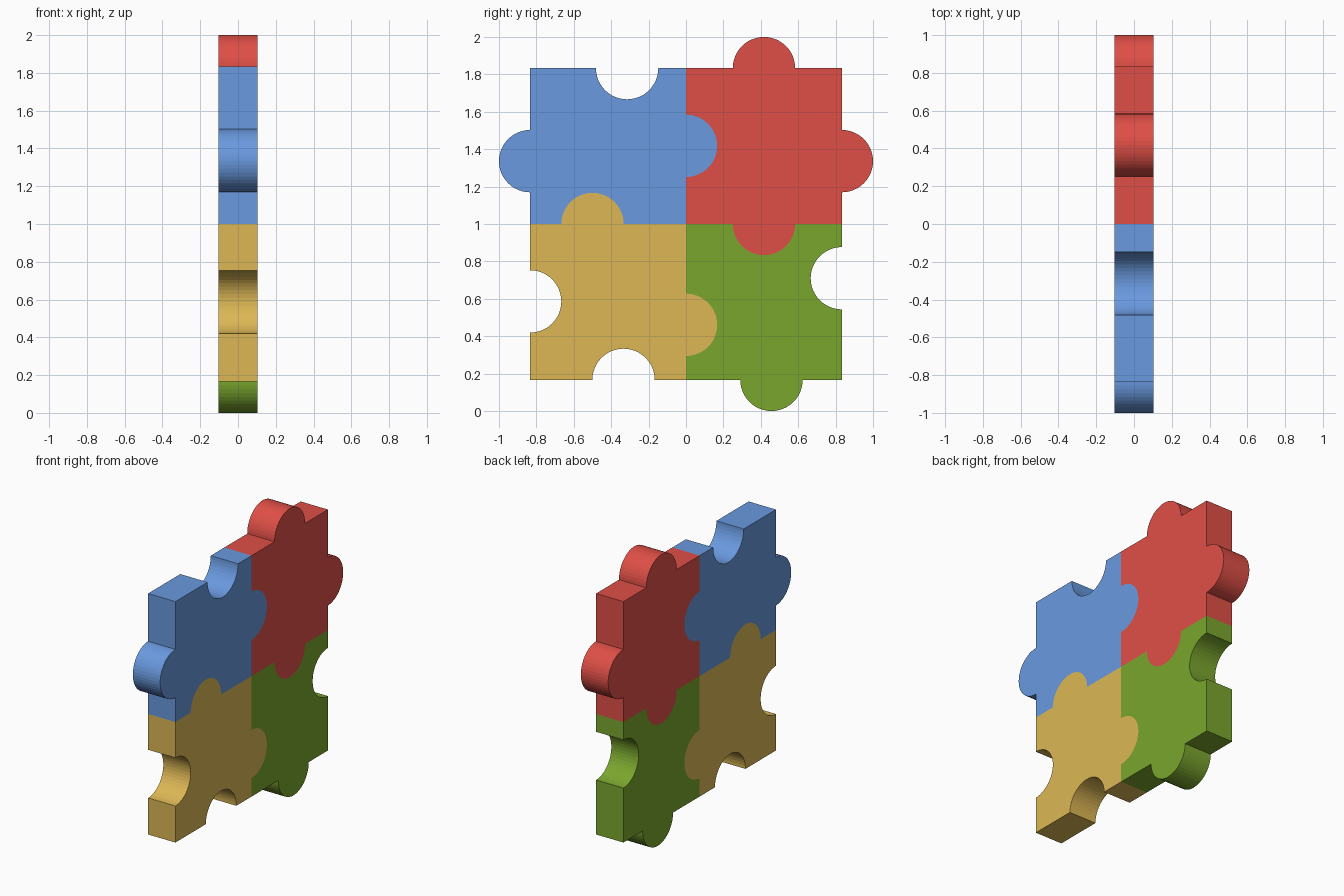
import bpy, bmesh, math
from mathutils import Vector

if "Cube" in bpy.data.objects:
    bpy.data.objects.remove(bpy.data.objects["Cube"])

H = 0.8333      # side of one square piece
R = 0.1667      # radius of tabs and notches
T = 0.1045      # half thickness
SEG = 24        # segments per half circle


def outline(y0, z0, edges):
    """Square outline (counter-clockwise from lower left); each edge carries a
    half-round tab (+1) or notch (-1) at the given world coordinate."""
    corners = [Vector((y0, z0)), Vector((y0 + H, z0)),
               Vector((y0 + H, z0 + H)), Vector((y0, z0 + H))]
    pts = []
    for i, (pos, sign) in enumerate(edges):
        a, b = corners[i], corners[(i + 1) % 4]
        d = (b - a).normalized()
        out = Vector((d.y, -d.x))
        c = Vector((pos, a.y)) if i % 2 == 0 else Vector((a.x, pos))
        pts.append(a)
        for k in range(SEG + 1):
            t = math.pi * k / SEG
            pts.append(c - d * R * math.cos(t) + out * sign * R * math.sin(t))
    return pts


def piece(name, color, y0, z0, edges):
    bm = bmesh.new()
    face = bm.faces.new([bm.verts.new((-T, p.x, p.y)) for p in outline(y0, z0, edges)])
    ext = bmesh.ops.extrude_face_region(bm, geom=[face], use_keep_orig=True)
    moved = [v for v in ext["geom"] if isinstance(v, bmesh.types.BMVert)]
    bmesh.ops.translate(bm, verts=moved, vec=(2 * T, 0, 0))
    bmesh.ops.recalc_face_normals(bm, faces=bm.faces)
    mesh = bpy.data.meshes.new(name)
    bm.to_mesh(mesh)
    bm.free()
    mat = bpy.data.materials.new(name + "_color")
    mat.diffuse_color = (*[(c / 255) ** 2.2 for c in color], 1)
    mat.use_nodes = True
    mat.node_tree.nodes["Principled BSDF"].inputs["Base Color"].default_value = mat.diffuse_color
    mesh.materials.append(mat)
    bpy.context.collection.objects.link(bpy.data.objects.new(name, mesh))


# Edge order: bottom, right, top, left
LOW, MID = 1 - H, 1.0
piece("blue_puzzle_piece", (105, 152, 222), -H, MID,
      [(-0.50, -1), (1.418, 1), (-0.315, -1), (1.336, 1)])
piece("red_puzzle_piece", (222, 80, 72), 0, MID,
      [(0.417, 1), (1.336, 1), (0.417, 1), (1.418, -1)])
piece("yellow_puzzle_piece", (220, 182, 86), -H, LOW,
      [(-0.334, -1), (0.461, 1), (-0.50, 1), (0.586, -1)])
piece("green_puzzle_piece", (122, 165, 50), 0, LOW,
      [(0.457, 1), (0.710, -1), (0.417, -1), (0.461, -1)])
